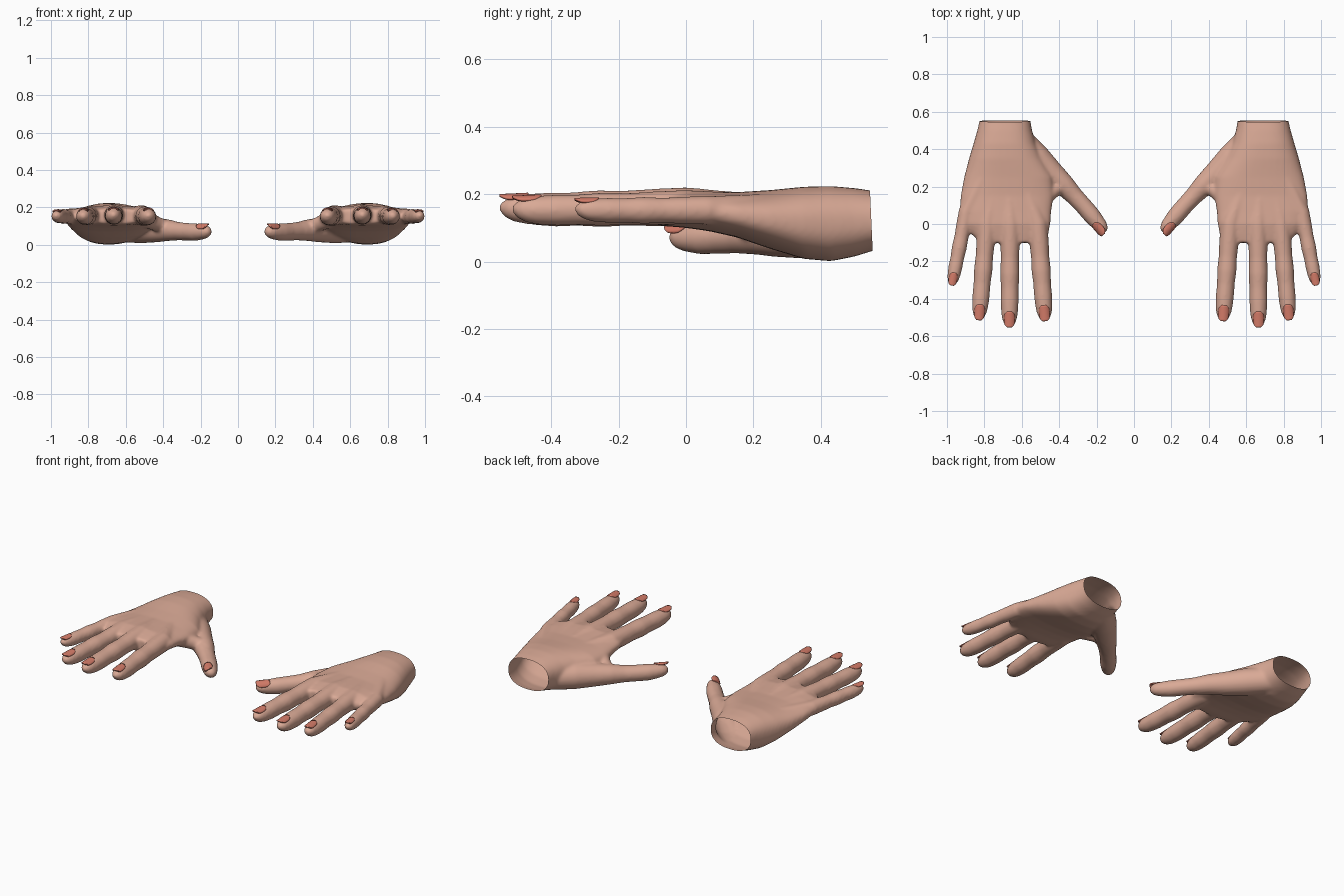
import bpy, bmesh, math
from mathutils import Vector, Matrix

if "Cube" in bpy.data.objects:
    bpy.data.objects.remove(bpy.data.objects["Cube"])


def material(name, rgb):
    m = bpy.data.materials.new(name)
    m.diffuse_color = (*rgb, 1)
    m.use_nodes = True
    m.node_tree.nodes["Principled BSDF"].inputs["Base Color"].default_value = m.diffuse_color
    return m


SKIN = material("skin", (0.70, 0.40, 0.305))
NAIL = material("nail", (0.66, 0.20, 0.14))
UP = Vector((0, 0, 1))


def loft(bm, rings):
    """Close a list of point rings into one capped skin."""
    vs = [[bm.verts.new(p) for p in ring] for ring in rings]
    n = len(vs[0])
    for a, b in zip(vs, vs[1:]):
        for i in range(n):
            j = (i + 1) % n
            bm.faces.new((a[i], a[j], b[j], b[i]))
    bm.faces.new(vs[0][::-1])
    bm.faces.new(vs[-1])


def tube(bm, pts, seg=20):
    """Round limb through (x, y, z, radius) points."""
    rings = []
    for k, (x, y, z, r) in enumerate(pts):
        a, b = pts[max(k - 1, 0)], pts[min(k + 1, len(pts) - 1)]
        d = (Vector(b[:3]) - Vector(a[:3])).normalized()
        side = d.cross(UP).normalized()
        top = side.cross(d)
        rings.append([Vector((x, y, z)) + r * (math.cos(t) * side + math.sin(t) * top)
                      for t in (2 * math.pi * i / seg for i in range(seg))])
    loft(bm, rings)


def add_pair(name, mesh, mat):
    """Place the part on the +x hand and a mirrored copy on the other."""
    mesh.materials.clear()
    mesh.materials.append(mat)
    other = mesh.copy()
    other.transform(Matrix.Scale(-1, 4, (1, 0, 0)))
    other.flip_normals()
    for label, me in (("left_", mesh), ("right_", other)):
        me.polygons.foreach_set("use_smooth", [True] * len(me.polygons))
        me.update()
        ob = bpy.data.objects.new(label + name, me)
        bpy.context.collection.objects.link(ob)


def nail(name, tip, d, r, length, roll=0.0):
    """Curved plate lying on the back of a fingertip."""
    d = Vector(d).normalized()
    side = d.cross(UP).normalized()
    top = side.cross(d)
    rot = Matrix.Rotation(roll, 3, d)
    side, top = rot @ side, rot @ top
    bm = bmesh.new()
    rows, cols, grid = 10, 9, []
    for i in range(rows):
        v = i / (rows - 1)
        w = max(0.4, (1 - abs(2 * v - 1) ** 3) ** 0.5)
        row = []
        for j in range(cols):
            a = math.radians(52) * w * (2 * j / (cols - 1) - 1)
            p = Vector(tip) + d * (length * (v - 1) + 0.002)
            p += side * (0.75 * r * math.sin(a))
            p += top * (r * (0.24 + 0.75 * math.cos(a) - 0.04 * v))
            row.append(bm.verts.new(p))
        grid.append(row)
    for a, b in zip(grid, grid[1:]):
        for j in range(cols - 1):
            bm.faces.new((a[j], a[j + 1], b[j + 1], b[j]))
    bmesh.ops.recalc_face_normals(bm, faces=bm.faces[:])
    bmesh.ops.solidify(bm, geom=bm.faces[:], thickness=0.007)
    bmesh.ops.recalc_face_normals(bm, faces=bm.faces[:])
    me = bpy.data.meshes.new(name)
    bm.to_mesh(me)
    bm.free()
    add_pair(name, me, NAIL)


bm = bmesh.new()

# palm and wrist: y, x inner, x outer, z bottom, z top
PALM = [(0.62, .557, .823, .045, .205), (0.555, .555, .825, .032, .21),
        (0.50, .545, .838, .015, .218), (0.43, .525, .858, .001, .224),
        (0.35, .49, .882, .008, .222), (0.25, .435, .908, .038, .212),
        (0.15, .43, .927, .072, .206), (0.07, .442, .932, .09, .208),
        (0.0, .447, .91, .10, .21), (-0.06, .46, .865, .105, .2),
        (-0.10, .49, .81, .112, .192)]
rings = []
for y, x0, x1, z0, z1 in PALM:
    ring = []
    for i in range(40):
        t = 2 * math.pi * i / 40
        c, s = math.cos(t), math.sin(t)
        e = 2 / 2.4
        ring.append(((x0 + x1) / 2 + (x1 - x0) / 2 * math.copysign(abs(c) ** e, c), y,
                     (z0 + z1) / 2 + (z1 - z0) / 2 * math.copysign(abs(s) ** e, s)))
    rings.append(ring)
loft(bm, rings)

# fingers: knuckle, tip, radius
FINGERS = {"index": ((.515, 0.0, .158), (.476, -.517, .150), .050),
           "middle": ((.662, 0.0, .166), (.666, -.550, .153), .050),
           "ring": ((.785, 0.0, .160), (.829, -.512, .150), .048),
           "little": ((.897, .06, .152), (.974, -.327, .152), .039)}
# position along finger, radius factor (with joint swellings)
SHAPE = [(0, 1.1), (.2, 1.04), (.33, .98), (.48, 1.04), (.62, .95), (.75, .97),
         (.86, .90), (.92, .80), (.965, .62), (.99, .38), (1.0, .15)]
for name, (k, t, r) in FINGERS.items():
    k, t = Vector(k), Vector(t)
    root = k.lerp(Vector((.69, .5, .15)), .42)          # tendon on back of hand
    pts = [(root.x, root.y, .165, .036)]
    for f, s in SHAPE:
        p = k.lerp(t, f)
        pts.append((p.x, p.y, p.z + .5 * r * max(0, .95 - s), r * s))
    tube(bm, pts)
    nail(name + "_nail", t, t - k, r, .085 if r > .04 else .07)

# thumb with its fleshy base
THUMB = [(.63, .46, .09, .075), (.52, .35, .085, .077), (.44, .27, .08, .067),
         (.373, .207, .078, .058), (.32, .15, .073, .049), (.27, .097, .07, .047),
         (.228, .048, .068, .047), (.196, .01, .069, .042), (.173, -.017, .071, .036),
         (.158, -.035, .073, .025), (.151, -.043, .074, .01)]
tube(bm, THUMB)
nail("thumb_nail", (.150, -.044, .071), (-.66, -.75, 0), .046, .08, -0.5)

# web of skin between thumb and index
tube(bm, [(.37, .215, .085, .04), (.43, .18, .11, .04), (.50, .12, .14, .045)])

# fuse everything into one smooth hand
me = bpy.data.meshes.new("hand_raw")
bm.to_mesh(me)
bm.free()
raw = bpy.data.objects.new("hand_raw", me)
bpy.context.collection.objects.link(raw)
rm = raw.modifiers.new("fuse", 'REMESH')
rm.mode = 'VOXEL'
rm.voxel_size = 0.008
sm = raw.modifiers.new("soften", 'SMOOTH')
sm.factor = 0.5
sm.iterations = 10
deps = bpy.context.evaluated_depsgraph_get()
hand = bpy.data.meshes.new_from_object(raw.evaluated_get(deps))
hand.name = "hand"
bpy.data.objects.remove(raw)

# cut the wrist open
bm = bmesh.new()
bm.from_mesh(hand)
bmesh.ops.bisect_plane(bm, geom=bm.verts[:] + bm.edges[:] + bm.faces[:],
                       plane_co=(0, .55, .12), plane_no=(0, 1, .045), clear_outer=True)
bm.to_mesh(hand)
bm.free()
add_pair("hand", hand, SKIN)
